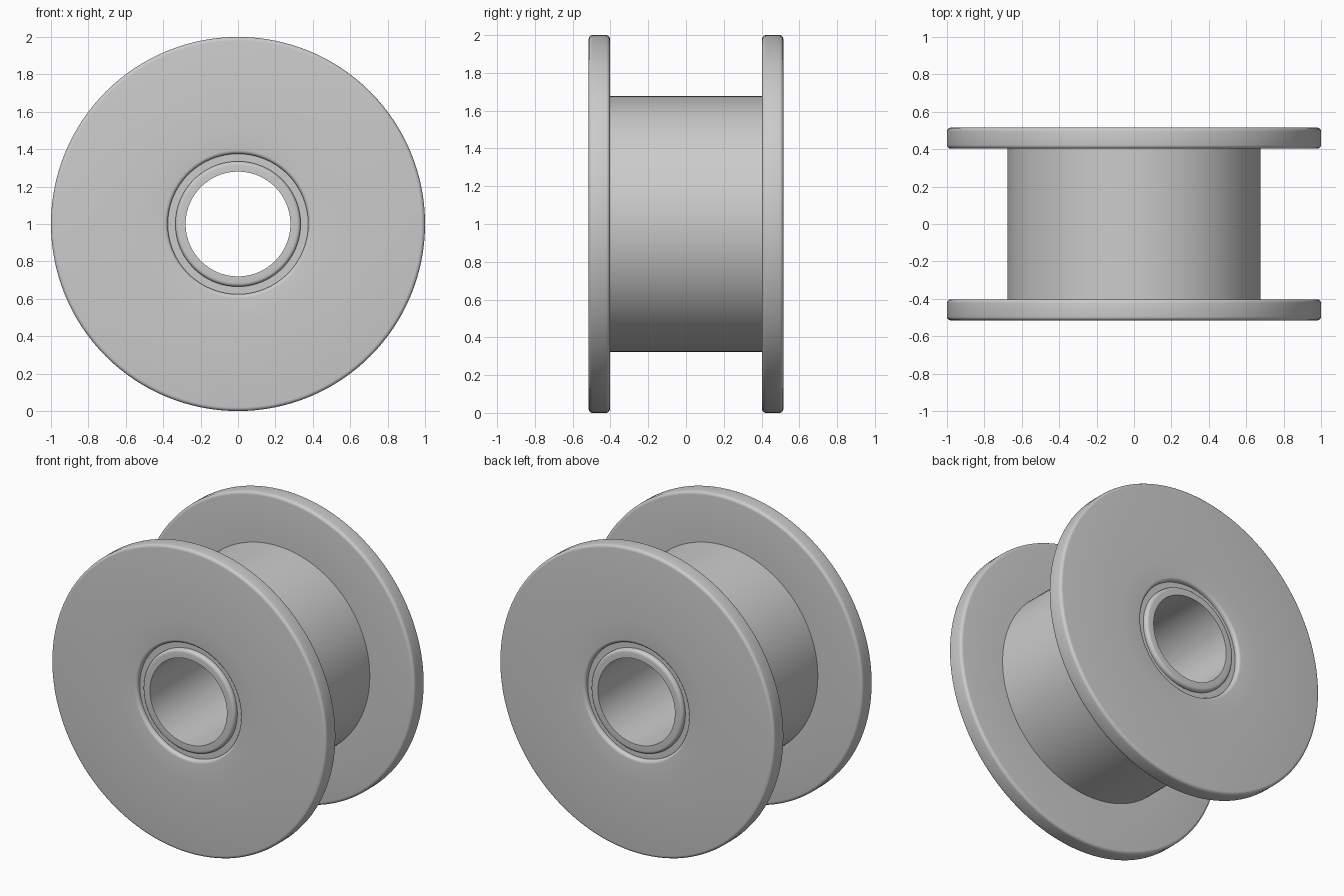
import bpy, math

cube = bpy.data.objects.get("Cube")
if cube:
    bpy.data.objects.remove(cube, do_unlink=True)

grey = bpy.data.materials.new("plain grey")
grey.use_nodes = True
colour = (0.6, 0.6, 0.6, 1)
grey.diffuse_color = colour
grey.node_tree.nodes["Principled BSDF"].inputs["Base Color"].default_value = colour

SEGMENTS = 128
HALF = 0.515      # half width of the whole roller
INNER = 0.403     # inside face of each flange
FILLET = 0.02


def lathe(name, half_profile):
    """Mirror a (radius, y) half profile and spin the closed loop round the y axis."""
    loop = half_profile + [(r, -y) for r, y in reversed(half_profile)]
    n = len(loop)
    verts, faces = [], []
    for s in range(SEGMENTS):
        a = 2 * math.pi * s / SEGMENTS
        verts += [(r * math.cos(a), y, 1 + r * math.sin(a)) for r, y in loop]
        t = (s + 1) % SEGMENTS
        for i in range(n):
            j = (i + 1) % n
            faces.append((s * n + i, s * n + j, t * n + j, t * n + i))
    mesh = bpy.data.meshes.new(name)
    mesh.from_pydata(verts, [], faces)
    mesh.materials.append(grey)
    obj = bpy.data.objects.new(name, mesh)
    bpy.context.collection.objects.link(obj)
    bpy.ops.object.select_all(action='DESELECT')
    obj.select_set(True)
    bpy.context.view_layer.objects.active = obj
    bpy.ops.object.mode_set(mode='EDIT')
    bpy.ops.mesh.select_all(action='SELECT')
    bpy.ops.mesh.normals_make_consistent(inside=False)
    bpy.ops.object.mode_set(mode='OBJECT')
    bpy.ops.object.shade_smooth_by_angle(angle=math.radians(35))
    return obj


def fillet(r, y, size, start, steps=5):
    """Quarter arc about (r, y), turning clockwise from the start angle in degrees."""
    angles = [math.radians(start - 90 * k / steps) for k in range(steps + 1)]
    return [(r + size * math.cos(a), y + size * math.sin(a)) for a in angles]


# Drum with a rounded flange at each end
lathe("spool_body",
      [(0.52, HALF)]
      + fillet(1 - FILLET, HALF - FILLET, FILLET, 90)
      + fillet(1 - FILLET, INNER + FILLET, FILLET, 0)
      + [(0.677, INNER)])

# Bearing outer ring, flush with the flange faces
lathe("bearing_outer_ring",
      fillet(0.375 + FILLET, HALF - FILLET, FILLET, 180) + [(0.52, HALF)])

# Recessed shield between the two rings
lathe("bearing_shield", [(0.33, HALF - 0.03), (0.38, HALF - 0.03)])

# Bearing inner ring with the through bore
lathe("bearing_inner_ring",
      [(0.28, HALF)] + fillet(0.335 - FILLET, HALF - FILLET, FILLET, 90))
